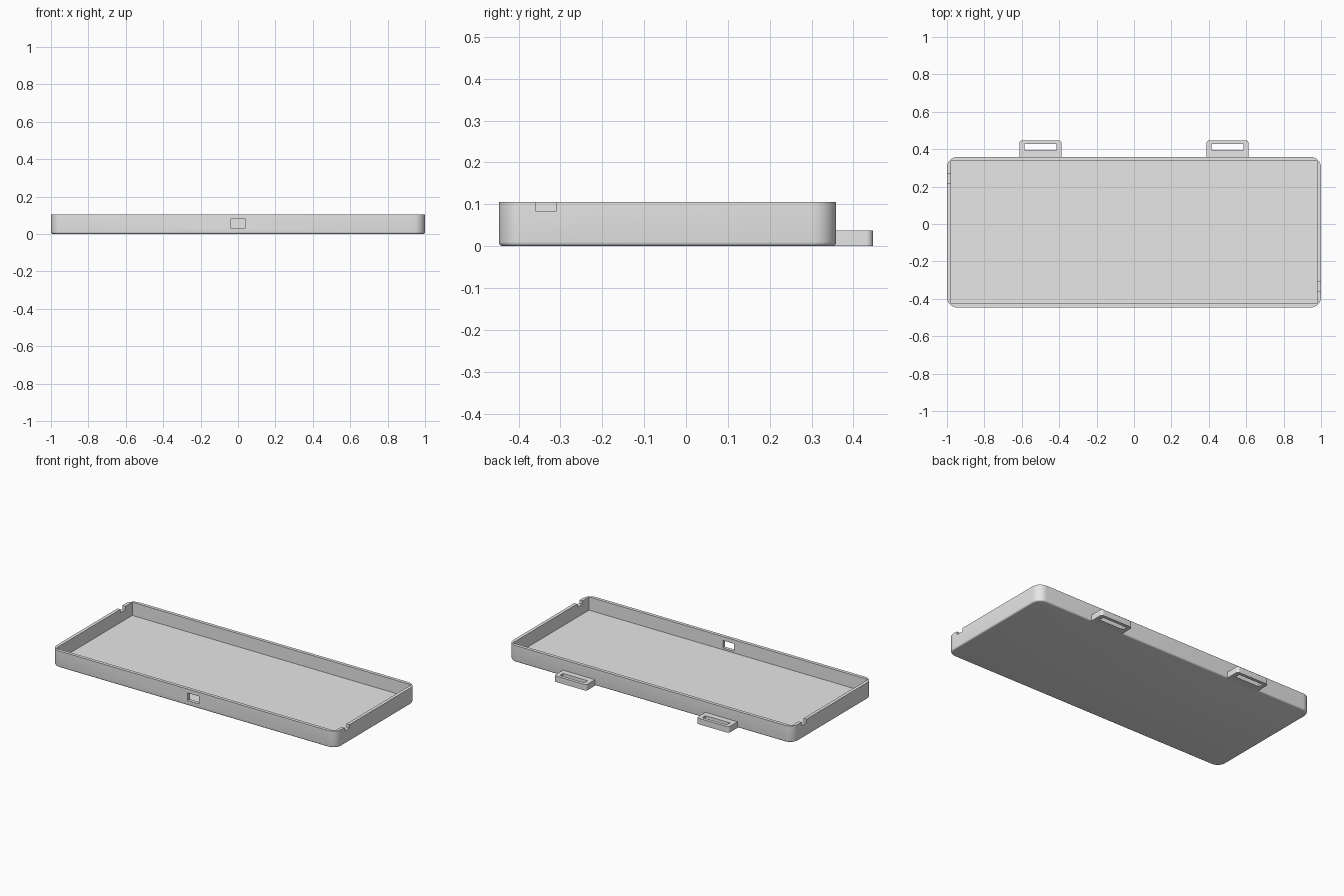
import bpy
import bmesh

if "Cube" in bpy.data.objects:
    bpy.data.objects.remove(bpy.data.objects["Cube"], do_unlink=True)

grey = bpy.data.materials.new("light_grey")
grey.use_nodes = True
grey.diffuse_color = (0.8, 0.8, 0.8, 1)
grey.node_tree.nodes["Principled BSDF"].inputs["Base Color"].default_value = (0.8, 0.8, 0.8, 1)


def box(name, low, high, corner=0, bottom=0, is_corner=lambda v: True):
    """Box between two points, with rounded upright edges and bottom rim."""
    bm = bmesh.new()
    bmesh.ops.create_cube(bm, size=1)
    for v in bm.verts:
        v.co = [lo + (c + 0.5) * (hi - lo) for c, lo, hi in zip(v.co, low, high)]
    if corner:
        upright = [e for e in bm.edges
                   if abs(e.verts[0].co.z - e.verts[1].co.z) > 1e-4 and is_corner(e.verts[0])]
        bmesh.ops.bevel(bm, geom=upright, offset=corner, segments=10,
                        profile=0.5, affect='EDGES')
    if bottom:
        rim = [e for e in bm.edges if all(v.co.z < low[2] + 1e-4 for v in e.verts)]
        bmesh.ops.bevel(bm, geom=rim, offset=bottom, segments=4,
                        profile=0.5, affect='EDGES')
    bmesh.ops.recalc_face_normals(bm, faces=bm.faces)
    mesh = bpy.data.meshes.new(name)
    bm.to_mesh(mesh)
    bm.free()
    mesh.materials.append(grey)
    obj = bpy.data.objects.new(name, mesh)
    bpy.context.collection.objects.link(obj)
    return obj


def activate(obj):
    bpy.ops.object.select_all(action='DESELECT')
    obj.select_set(True)
    bpy.context.view_layer.objects.active = obj


def cut(obj, low, high):
    """Subtract a box and remove the cutter."""
    cutter = box("cutter", low, high)
    cutter.hide_render = True
    mod = obj.modifiers.new("cut", 'BOOLEAN')
    mod.operation = 'DIFFERENCE'
    mod.solver = 'EXACT'
    mod.object = cutter
    activate(obj)
    bpy.ops.object.modifier_apply(modifier=mod.name)
    bpy.data.objects.remove(cutter, do_unlink=True)


def smooth(obj):
    activate(obj)
    bpy.ops.object.shade_smooth_by_angle(angle=0.5)


FRONT, BACK, HEIGHT, WALL = -0.447, 0.359, 0.105, 0.021

# Tray shell with a square-cornered cavity
tray = box("tray", (-1, FRONT, 0), (1, BACK, HEIGHT), corner=0.057, bottom=0.01)
cut(tray, (-1 + WALL, FRONT + WALL, 0.021), (1 - WALL, BACK - WALL, 0.2))

# Front port, and a rim notch in each end wall
cut(tray, (-0.04, FRONT - 0.1, 0.032), (0.04, FRONT + 0.1, 0.08))
cut(tray, (0.9, -0.36, 0.084), (1.1, -0.309, 0.2))
cut(tray, (-1.1, 0.219, 0.084), (-0.9, 0.271, 0.2))
smooth(tray)

# Slotted strap loops on the back
for side, x in (("right", -0.5), ("left", 0.5)):
    loop = box(side + "_strap_loop", (x - 0.113, BACK - 0.012, 0), (x + 0.113, 0.447, 0.038),
               corner=0.016, is_corner=lambda v: v.co.y > 0.4)
    cut(loop, (x - 0.086, 0.395, -0.1), (x + 0.086, 0.427, 0.1))
    smooth(loop)
